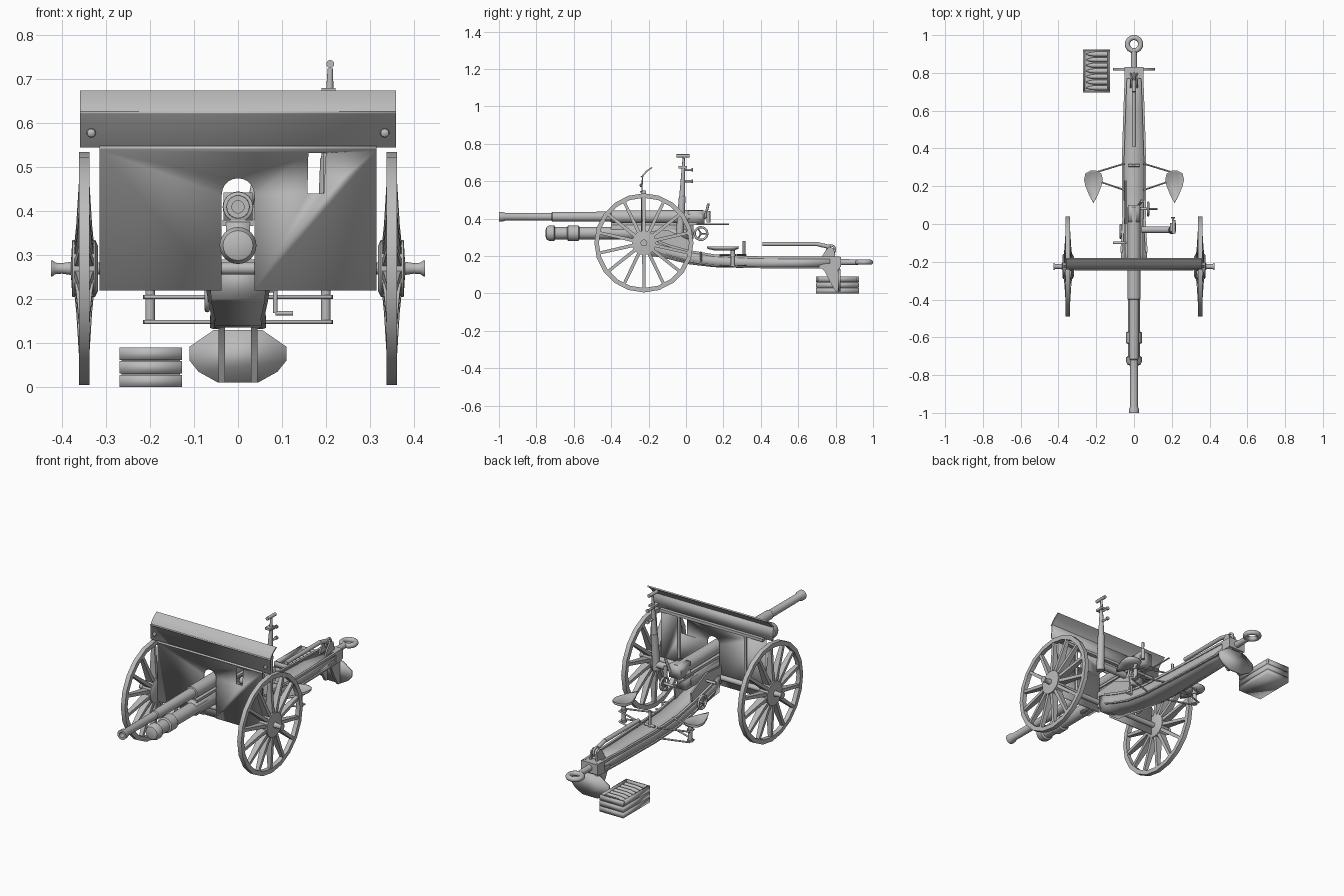
import bpy, bmesh, math
from mathutils import Vector, Matrix

cube = bpy.data.objects.get("Cube")
if cube:
    bpy.data.objects.remove(cube, do_unlink=True)

steel = bpy.data.materials.new("grey steel")
steel.use_nodes = True
steel.diffuse_color = (0.5, 0.5, 0.5, 1)
steel.node_tree.nodes["Principled BSDF"].inputs["Base Color"].default_value = (0.5, 0.5, 0.5, 1)
crisp = []


def finish(name, bm):
    bmesh.ops.recalc_face_normals(bm, faces=bm.faces)
    me = bpy.data.meshes.new(name)
    bm.to_mesh(me)
    bm.free()
    ob = bpy.data.objects.new(name, me)
    bpy.context.collection.objects.link(ob)
    me.materials.append(steel)
    crisp.append(ob)
    return ob


def soften(ob):
    """Smooth a pressed-sheet part all over, edges included."""
    crisp.remove(ob)
    ob.data.polygons.foreach_set("use_smooth", [True] * len(ob.data.polygons))


def loft(name, rings, closed=False):
    """Skin a list of equal-length point rings, capping the ends unless closed."""
    bm = bmesh.new()
    rows = [[bm.verts.new(p) for p in ring] for ring in rings]
    n = len(rows[0])
    pairs = list(zip(rows, rows[1:])) + ([(rows[-1], rows[0])] if closed else [])
    for a, b in pairs:
        for i in range(n):
            j = (i + 1) % n
            bm.faces.new((a[i], a[j], b[j], b[i]))
    if not closed:
        bm.faces.new(rows[0])
        bm.faces.new(rows[-1])
    return finish(name, bm)


def prism(name, outline, axis, a, b):
    """Extrude a 2D outline along an axis from a to b."""
    place = {"x": lambda u, v, t: (t, u, v), "y": lambda u, v, t: (u, t, v),
             "z": lambda u, v, t: (u, v, t)}[axis]
    return loft(name, [[place(u, v, t) for u, v in outline] for t in (a, b)])


def box(name, x, y, z):
    return prism(name, [(x[0], y[0]), (x[1], y[0]), (x[1], y[1]), (x[0], y[1])], "z", *z)


def lathe(name, origin, direction, profile, seg=20):
    """Turn (distance, radius) pairs around a direction."""
    rot = Vector(direction).to_track_quat("Z", "Y").to_matrix()
    rings = []
    for d, r in profile:
        r = max(r, 0.0005)
        rings.append([Vector(origin) + rot @ Vector((r * math.cos(k * math.tau / seg),
                      r * math.sin(k * math.tau / seg), d)) for k in range(seg)])
    return loft(name, rings)


def rod(name, p, q, r, r2=None, seg=12):
    d = Vector(q) - Vector(p)
    return lathe(name, p, d, [(0, r), (d.length, r2 or r)], seg)


def pipe(name, points, r):
    for k, (p, q) in enumerate(zip(points, points[1:])):
        rod(f"{name}_{k + 1}", p, q, r)


def ring(name, centre, axis, major, minor, seg=24):
    """A torus around the given axis."""
    rot = Vector(axis).to_track_quat("Z", "Y").to_matrix()
    rows = []
    for k in range(seg):
        a = k * math.tau / seg
        out = Vector((math.cos(a), math.sin(a), 0))
        rows.append([Vector(centre) + rot @ (out * (major + minor * math.cos(b)) +
                     Vector((0, 0, minor * math.sin(b))))
                     for b in [j * math.tau / 12 for j in range(12)]])
    return loft(name, rows, closed=True)


# Wheels, hubs and axle
AY, AZ = -0.225, 0.27
for side, s in (("left", 1), ("right", -1)):
    rows = []
    for k in range(20):
        a = k * math.tau / 20
        rows.append([(s * x, AY + r * math.cos(a), AZ + r * math.sin(a))
                     for x, r in ((.338, .241), (.338, .265), (.362, .265), (.362, .241))])
    loft(side + "_wheel_rim", rows, closed=True)
    for k in range(14):
        rot = Matrix.Rotation(k * math.tau / 14, 3, "X")
        sections = []
        for r, hx, hy in ((.04, .024, .009), (.1, .018, .009), (.245, .009, .008)):
            sections.append([Vector((s * .35 + u * hx, AY, AZ)) + rot @ Vector((0, v * hy, r))
                             for u, v in ((-1, -1), (1, -1), (1, 1), (-1, 1))])
        loft(f"{side}_spoke_{k + 1}", sections)
    lathe(side + "_hub", (0, AY, AZ), (s, 0, 0),
          [(.318, .05), (.325, .065), (.377, .065), (.38, .015), (.4, .012),
           (.415, .013), (.422, .018), (.425, .018)])
rod("axle", (-.34, AY, AZ), (.34, AY, AZ), .014, seg=14)

# Shield: lipped lower plate cut for the barrel and sight, lipped wings, swept-back top
plate = prism("shield_plate", [(-.235, .22), (-.241, .22), (-.241, .538), (-.247, .541), (-.247, .546),
                               (-.235, .55)], "x", -.315, .315)
arch = [(.037 * math.cos(math.pi * k / 10), .438 + .037 * math.sin(math.pi * k / 10)) for k in range(11)]
openings = {"arch_cutter": arch + [(-.037, .2), (.037, .2)],
            "window_cutter": [(.158, .44), (.195, .44), (.2, .532), (.16, .532)]}
for name, outline in openings.items():
    cutter = prism(name, outline, "y", -.3, -.2)
    crisp.remove(cutter)
    mod = plate.modifiers.new(name, "BOOLEAN")
    mod.operation, mod.object, mod.solver = "DIFFERENCE", cutter, "EXACT"
    bpy.context.view_layer.objects.active = plate
    bpy.ops.object.modifier_apply(modifier=name)
    bpy.data.objects.remove(cutter, do_unlink=True)
soften(plate)
soften(prism("shield_wings", [(-.233, .545), (-.239, .545), (-.236, .62), (-.242, .622), (-.242, .626),
                              (-.229, .628)], "x", -.36, .36))
curve = [(-.237, .625), (-.229, .638), (-.214, .655), (-.186, .675)]
prism("shield_top", curve + [(y + .007, z - .004) for y, z in curve[::-1]], "x", -.36, .36)
box("shield_rear_rail", (-.31, .31), (-.236, -.215), (.535, .55))
for s in (-1, 1):
    lathe("shield_rivet", (s * .334, -.236, .578), (0, -1, 0), [(0, .011), (.008, .009), (.012, .003)], 12)
    rod("shield_stay", (s * .2, -.225, .27), (s * .2, -.225, .54), .007)

# Barrel, breech and recoil gear
lathe("barrel", (0, 0, .41), (0, 1, 0),
      [(-.96, 0), (-.96, .014), (-1, .014), (-1, .026), (-.98, .026), (-.965, .02),
       (-.72, .021), (-.715, .025), (-.4, .027), (-.398, .034), (.09, .035)], 24)
soften(box("breech_block", (-.033, .033), (.01, .1), (.375, .443)))
rod("breech_lever", (.025, .1, .4), (.04, .12, .48), .007)
rod("breech_knob", (.04, .12, .38), (.04, .12, .44), .01)
lathe("recoil_cylinder", (0, 0, .322), (0, 1, 0),
      [(-.75, .02), (-.745, .034), (-.73, .042), (-.705, .042), (-.7, .033), (-.635, .033),
       (-.63, .042), (-.575, .042), (-.57, .033), (0, .033)], 24)
soften(box("cradle", (-.027, .027), (-.4, .04), (.292, .375)))
box("cradle_top_rail", (-.035, .035), (-.4, .06), (.366, .38))
rod("guide_rod", (-.045, 0, .37), (-.045, .23, .37), .004)
for s in (-1, 1):
    prism("cradle_bracket", [(-.23, .24), (.02, .2), (.03, .28), (-.1, .34), (-.23, .33)],
          "x", s * .046, s * .054)

# Trail with raised edge strips
sections = [(-.2, .2, .29, .068), (-.15, .195, .275, .068), (-.08, .18, .25, .064), (.02, .155, .222, .058),
            (.15, .14, .2, .06), (.35, .135, .19, .06), (.6, .138, .187, .052), (.82, .145, .187, .044)]
soften(loft("trail", [[(-w * .9, y, b), (w * .9, y, b), (w, y, t), (-w, y, t)] for y, b, t, w in sections]))
for s in (-1, 1):
    for low, high, label in ((-.004, .009, "upper"), (-.055, -.047, "lower")):
        loft(f"trail_{label}_strip", [[(s * (w - .008), y, t + low), (s * (w + .004), y, t + low),
             (s * (w + .004), y, t + high), (s * (w - .008), y, t + high)] for y, b, t, w in sections[1:]])

# Trail end: cap, towing eye, upright spade with tapered ribs
box("trail_end_cap", (-.05, .05), (.77, .83), (.14, .195))
rod("towing_shank", (0, .82, .167), (0, .92, .167), .017, .015, 14)
ring("towing_eye", (0, .952, .167), (0, 0, 1), .035, .0135)
blade = [(-.045, .01), (.045, .01), (.09, .035), (.11, .06), (.11, .092), (.055, .13)]
blade += [(-x, z) for x, z in blade[:1:-1]]
soften(prism("spade_blade", blade, "y", .812, .826))
for s in (-1, 1):
    prism("spade_rib", [(.7, .155), (.825, .165), (.82, .01), (.8, .01), (.765, .07), (.74, .12)],
          "x", s * .03, s * .044)

# Trail handspike and its bracket
pipe("handspike", [(0, .41, .264), (0, .7, .264), (0, .76, .25), (0, .79, .2)], .011)
for s in (-1, 1):
    prism("handspike_bracket", [(.72, .185), (.8, .185), (.79, .24), (.765, .25), (.74, .22)],
          "x", s * .014, s * .022)
ring("handspike_loop", (0, .775, .235), (1, 0, 0), .022, .006, 16)
rod("trail_post", (0, .31, .19), (0, .31, .28), .007)
rod("trail_post_bar", (-.03, .31, .2), (.03, .31, .2), .007)

# Crew seats on tubular arms
half = [(0, .11), (.022, .15), (.042, .2), (.05, .235), (.042, .268), (.015, .283)]
for side, s in (("left", 1), ("right", -1)):
    seat = half + [(-x, y) for x, y in half[:0:-1]]
    soften(loft(side + "_seat", [[(s * .215 + x * k, .22 + (y - .22) * k, z) for x, y in seat]
                                 for k, z in ((.55, .228), (.95, .238), (1, .252), (.9, .246))]))
    rod(side + "_seat_post", (s * .2, .25, .147), (s * .2, .25, .235), .011)
    for z in (.148, .205):
        rod(side + "_seat_front_arm", (s * .05, .18, z), (s * .213, .235, z), .0045)
        rod(side + "_seat_rear_arm", (s * .05, .32, z), (s * .213, .27, z), .0045)
        lathe(side + "_seat_collar", (s * .2, .25, z - .005), (0, 0, 1), [(0, .016), (.01, .016)], 12)

# Sight column on its side arm
rod("sight_arm", (.04, -.03, .35), (.19, -.03, .35), .018, seg=14)
rod("sight_column", (.2, -.033, .32), (.205, -.02, .52), .021, .018, 14)
rod("sight_mast", (.205, -.02, .52), (.21, -.012, .725), .016, .006)
rod("sight_telescope", (.21, -.05, .735), (.21, .02, .735), .009)
for z in (.6, .66):
    rod("sight_knob", (.207, -.015, z), (.207, .035, z), .006)
    lathe("sight_knob_end", (.207, .03, z), (0, 1, 0), [(0, .01), (.008, .01)], 10)
box("sight_clamp", (.19, .222), (-.04, .005), (.668, .68))

# Aiming handwheels and crank
for x, y, z in ((.075, .08, .32), (-.07, -.04, .21)):
    ring("handwheel", (x, y, z), (1, 0, 0), .034, .006, 20)
    rod("handwheel_shaft", (0, y, z), (x, y, z), .007)
    for k in range(3):
        a = k * math.tau / 3
        rod("handwheel_spoke", (x, y, z), (x, y + .034 * math.cos(a), z + .034 * math.sin(a)), .004)
pipe("elevation_crank", [(.05, .08, .22), (.085, .08, .22), (.085, .08, .168), (.125, .08, .168)], .005)
rod("side_handle", (-.11, -.1, .3), (-.04, -.1, .3), .007)

# Ammunition crate: two solid layers, an open top frame and shells inside
X0, X1, Y0, Y1 = -.27, -.127, .695, .925
box("crate_core", (X0 + .005, X1 - .005), (Y0 + .005, Y1 - .005), (.01, .064))
for k in range(2):
    soften(box("crate_layer", (X0, X1), (Y0, Y1), (.031 * k, .031 * k + .028)))
for y in (Y0, Y1 - .01):
    soften(box("crate_end_plank", (X0, X1), (y, y + .01), (.062, .09)))
for x in (X0, X1 - .01):
    soften(box("crate_side_plank", (x, x + .01), (Y0, Y1), (.062, .09)))
for k in range(7):
    lathe("shell", (X1 - .012, .721 + k * .0297, .071), (-1, 0, 0),
          [(0, .013), (.07, .013), (.095, .009), (.115, .002)], 12)

# Smooth the remaining round parts, keeping hard edges
bpy.ops.object.select_all(action="DESELECT")
for ob in crisp:
    ob.select_set(True)
bpy.context.view_layer.objects.active = crisp[0]
bpy.ops.object.shade_smooth_by_angle(angle=math.radians(35))
